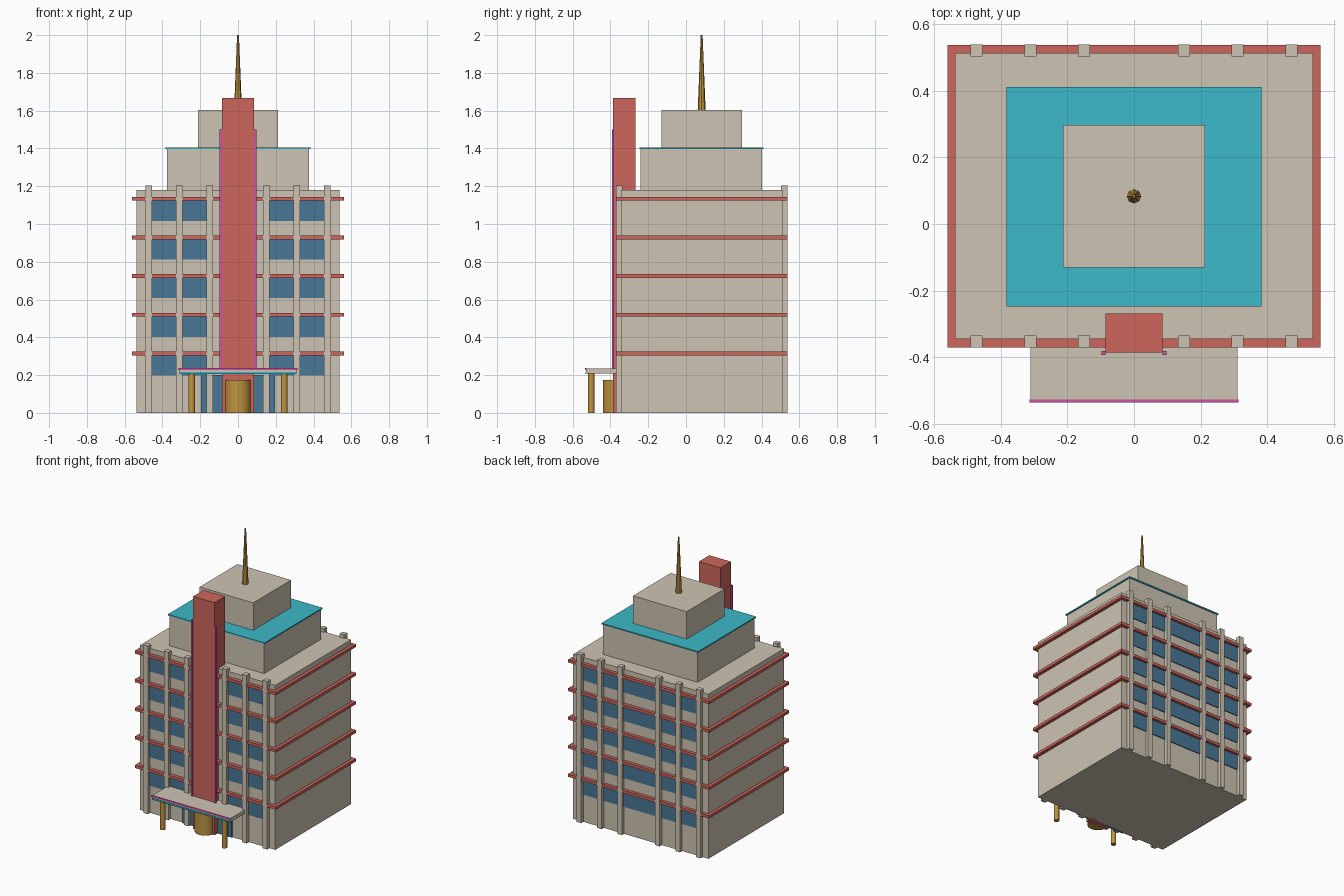
import bpy

old = bpy.data.objects.get("Cube")
if old:
    bpy.data.objects.remove(old, do_unlink=True)


def material(name, rgb):
    """Flat material from display RGB values, stored as linear."""
    col = tuple((c / 255) ** 2.2 for c in rgb) + (1.0,)
    m = bpy.data.materials.new(name)
    m.use_nodes = True
    m.diffuse_color = col
    bsdf = next(n for n in m.node_tree.nodes if n.type == "BSDF_PRINCIPLED")
    bsdf.inputs["Base Color"].default_value = col
    return m


stone = material("stone", (204, 194, 177))
red = material("brick red", (204, 102, 92))
glass = material("blue glass", (74, 118, 150))
teal = material("teal trim", (62, 184, 200))
magenta = material("magenta trim", (205, 84, 160))
gold = material("gold", (190, 146, 66))


def box(name, mat, x, y, z):
    """Box from (min, max) pairs along each axis."""
    bpy.ops.mesh.primitive_cube_add(
        size=1, location=[(a + b) / 2 for a, b in (x, y, z)])
    o = bpy.context.object
    o.name = name
    o.scale = [b - a for a, b in (x, y, z)]
    bpy.ops.object.transform_apply(location=False, rotation=False, scale=True)
    o.data.materials.append(mat)
    return o


def post(name, mat, x, y, z, r1, r2, sides):
    """Round or tapered upright, z given as (bottom, top)."""
    bpy.ops.mesh.primitive_cone_add(
        vertices=sides, radius1=r1, radius2=r2, depth=z[1] - z[0],
        location=(x, y, (z[0] + z[1]) / 2))
    o = bpy.context.object
    o.name = name
    o.data.materials.append(mat)
    return o


FRONT, BACK = -0.345, 0.513

# Stepped tower
box("main_block", stone, (-0.537, 0.537), (FRONT, BACK), (0, 1.18))
box("middle_tier", stone, (-0.375, 0.375), (-0.24, 0.403), (1.18, 1.398))
box("terrace_trim", teal, (-0.383, 0.383), (-0.247, 0.411), (1.397, 1.406))
box("top_tier", stone, (-0.213, 0.213), (-0.131, 0.297), (1.4, 1.603))
post("spire", gold, 0, 0.083, (1.6, 2.0), 0.021, 0.005, 8)

# Floor bands with a window row under each
for i in range(5):
    z = 0.314 + i * 0.205
    box("floor_band", red, (-0.56, 0.56), (-0.37, 0.537), (z - 0.01, z + 0.01))
    row = (z - 0.117, z - 0.01)
    box("back_windows", glass, (-0.455, 0.455), (BACK - 0.01, BACK + 0.006), row)
    for s in (-1, 1):
        span = sorted((s * 0.455, s * 0.15))
        box("front_windows", glass, span, (FRONT - 0.006, FRONT + 0.01), row)

# Pilasters on front and back
for s in (-1, 1):
    for x in (0.15, 0.311, 0.473):
        w = (s * x - 0.018, s * x + 0.018)
        box("front_pilaster", stone, w, (-0.371, -0.335), (0, 1.205))
        box("back_pilaster", stone, w, (0.502, 0.538), (0, 1.205))

# Central fin with edge strips
box("fin", red, (-0.085, 0.085), (-0.386, -0.268), (0, 1.667))
for s in (-1, 1):
    box("fin_strip", magenta, (s * 0.092 - 0.006, s * 0.092 + 0.006),
        (-0.393, -0.381), (0.23, 1.5))

# Entrance
box("entrance_glass", glass, (-0.197, 0.197), (-0.353, -0.335), (0, 0.2))
box("canopy", stone, (-0.31, 0.31), (-0.529, -0.345), (0.208, 0.235))
box("canopy_upper_trim", magenta, (-0.314, 0.314), (-0.535, -0.527), (0.227, 0.237))
box("canopy_lower_trim", teal, (-0.31, 0.31), (-0.533, -0.527), (0.206, 0.217))
door = post("revolving_door", gold, 0, -0.37, (0, 0.175), 0.07, 0.07, 16)
columns = [post("canopy_column", gold, s * 0.245, -0.502, (0, 0.21), 0.018, 0.018, 12)
           for s in (-1, 1)]
for o in [door] + columns:
    bpy.ops.object.select_all(action="DESELECT")
    o.select_set(True)
    bpy.context.view_layer.objects.active = o
    bpy.ops.object.shade_smooth_by_angle()
